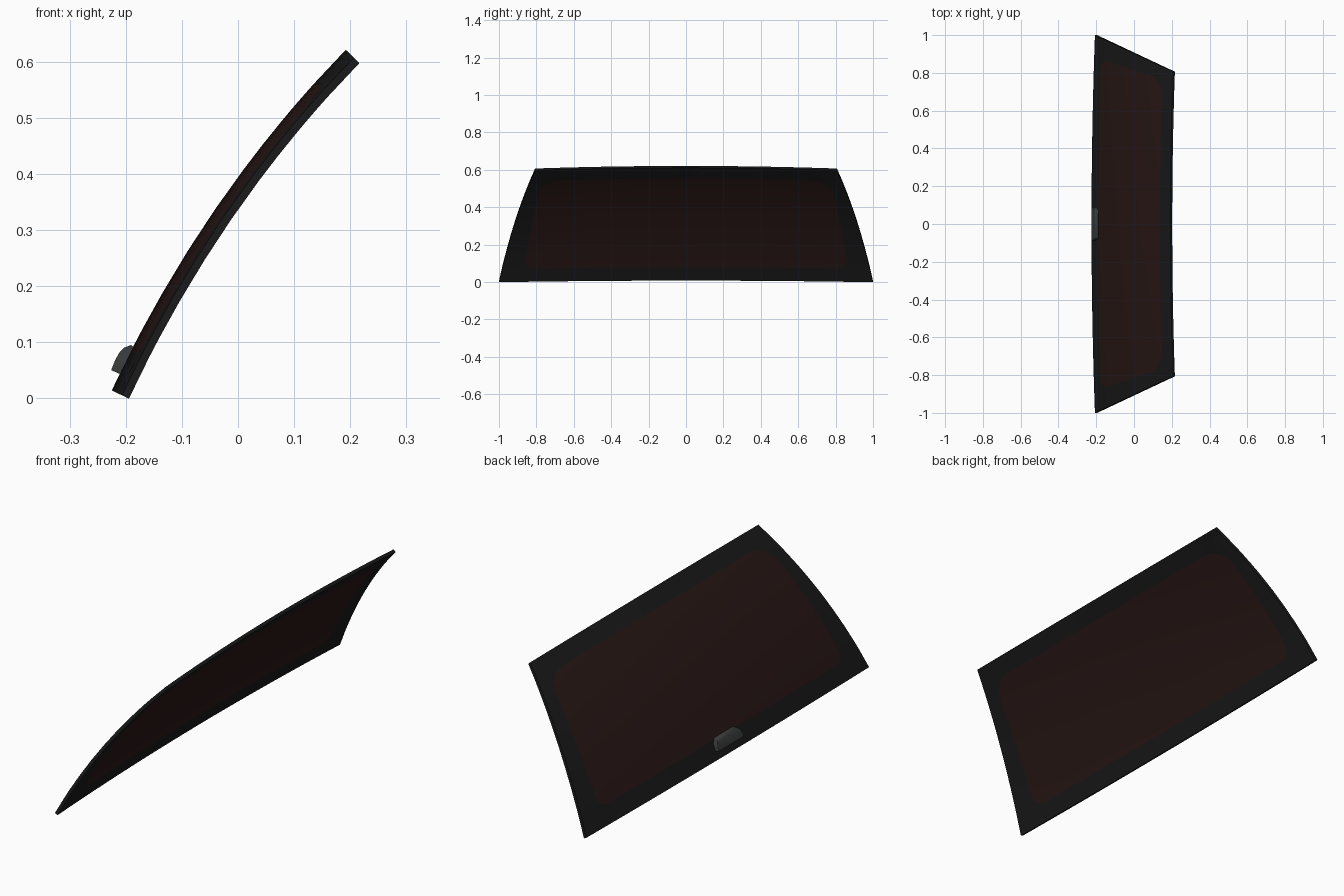
import bpy, bmesh
from mathutils import Vector

if "Cube" in bpy.data.objects:
    bpy.data.objects.remove(bpy.data.objects["Cube"])

P0, P1, P2 = Vector((-.225, .014)), Vector((-.0635, .3585)), Vector((.192, .621))
BOW, THICK = .02, .014


def surface(u, t):
    """Outer skin: curved profile, bowed across the width, tapering upward."""
    p = P0 * (1 - t) ** 2 + P1 * 2 * t * (1 - t) + P2 * t * t
    d = ((P1 - P0) * (1 - t) + (P2 - P1) * t).normalized()
    taper = 1 - .193 * (p.x - P0.x) / (P2.x - P0.x)
    p += Vector((d.y, -d.x)) * BOW * u * u
    return Vector((p.x, u * taper, p.y))


def rounded(p, q):
    """Round the corners of the unit square."""
    rp, rq = (.13, .3) if q > 0 else (.07, .16)
    cp = max(-1 + rp, min(1 - rp, p))
    cq = max(-1 + rq, min(1 - rq, q))
    d = Vector(((p - cp) / rp, (q - cq) / rq))
    if d.length > 0:
        d *= max(abs(d.x), abs(d.y)) / d.length
    return cp + d.x * rp, cq + d.y * rq


def point(p, q):
    outer = abs(p) > 1 or abs(q) > 1
    if not outer:
        p, q = rounded(p, q)
    t = 0 if q < -1 else 1 if q > 1 else .105 + .785 * (q + 1) / 2
    u = (1 if p > 0 else -1) if abs(p) > 1 else p * (.875 + .05 * t)
    return surface(u, t)


def material(name, color):
    m = bpy.data.materials.new(name)
    m.diffuse_color = (*color, 1)
    m.use_nodes = True
    m.node_tree.nodes["Principled BSDF"].inputs["Base Color"].default_value = m.diffuse_color
    return m


def finish(name, bm, mat):
    me = bpy.data.meshes.new(name)
    bmesh.ops.recalc_face_normals(bm, faces=bm.faces)
    bm.to_mesh(me)
    bm.free()
    ob = bpy.data.objects.new(name, me)
    bpy.context.collection.objects.link(ob)
    me.materials.append(mat)
    bpy.ops.object.select_all(action='DESELECT')
    ob.select_set(True)
    bpy.context.view_layer.objects.active = ob
    bpy.ops.object.shade_smooth_by_angle(angle=.6)
    return ob


half = [.15, .3, .45, .6, .75, .87, .9, .93, .95, .97, .985, 1, 2]
PS = [-h for h in reversed(half)] + [0] + half
QS = [-2, -1, -.97, -.94, -.9, -.84, -.6, -.3, 0, .3, .5, .7, .77, .84, .9, .95, 1, 2]


def pane(name, want_frame, mat):
    bm = bmesh.new()
    v = [[bm.verts.new(point(p, q)) for p in PS] for q in QS]
    nq, np_ = len(QS) - 1, len(PS) - 1
    for j in range(nq):
        for i in range(np_):
            is_frame = j in (0, nq - 1) or i in (0, np_ - 1)
            if is_frame == want_frame:
                bm.faces.new((v[j][i], v[j + 1][i], v[j + 1][i + 1], v[j][i + 1]))
    bmesh.ops.delete(bm, geom=[x for x in bm.verts if not x.link_faces], context='VERTS')
    bm.normal_update()
    # inner skin, parallel to the outer one
    back = {}
    for x in list(bm.verts):
        n = x.normal if x.normal.x > 0 else -x.normal
        back[x] = bm.verts.new(x.co + n * THICK)
    rim = [e for e in bm.edges if e.is_boundary]
    for f in list(bm.faces):
        bm.faces.new([back[x] for x in reversed(f.verts)])
    if want_frame:
        for e in rim:
            a, b = e.verts
            bm.faces.new((a, b, back[b], back[a]))
    return finish(name, bm, mat)


# Black border and tinted glass, sharing one rounded seam
pane("window_border", True, material("border_black", (.01, .01, .01)))
pane("tinted_glass", False, material("dark_red_glass", (.022, .009, .008)))

# Small light housing at the bottom centre: x, half width, z
bm = bmesh.new()
for x, w, z in [(-.21, .088, .043), (-.226, .088, .05), (-.219, .086, .068),
                (-.211, .08, .082), (-.203, .07, .09), (-.19, .058, .095),
                (-.203, .09, .045), (-.195, .086, .07), (-.185, .07, .09)]:
    for s in (-1, 1):
        bm.verts.new((x, s * w, z))
bmesh.ops.convex_hull(bm, input=bm.verts)
finish("light_housing", bm, material("housing_grey", (.04, .042, .042)))
